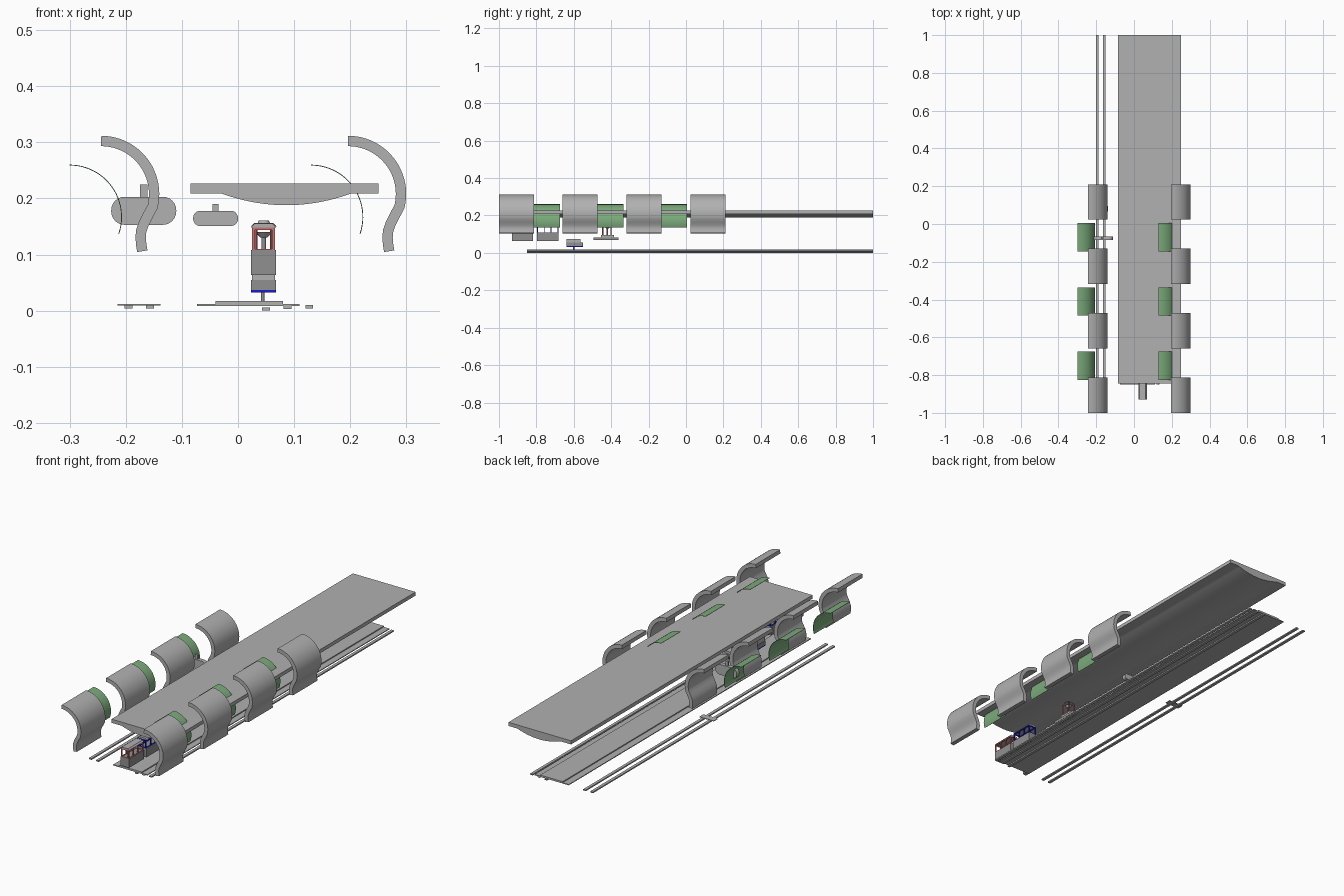
import bpy, bmesh
from math import sin, cos, pi, radians
from mathutils import Vector

if "Cube" in bpy.data.objects:
    bpy.data.objects.remove(bpy.data.objects["Cube"])


def material(name, rgb):
    m = bpy.data.materials.new(name)
    m.use_nodes = True
    m.diffuse_color = (*rgb, 1)
    m.node_tree.nodes["Principled BSDF"].inputs["Base Color"].default_value = (*rgb, 1)
    return m


GREY = material("light grey", (0.44, 0.44, 0.44))
DARK = material("cabin grey", (0.28, 0.28, 0.28))
GREEN = material("panel green", (0.2, 0.41, 0.2))
RED = material("frame red", (0.6, 0.17, 0.16))
BLUE = material("frame blue", (0.01, 0.01, 0.62))


def finish(name, bm, mat, smooth=False):
    bmesh.ops.recalc_face_normals(bm, faces=bm.faces)
    mesh = bpy.data.meshes.new(name)
    bm.to_mesh(mesh)
    bm.free()
    mesh.materials.append(mat)
    ob = bpy.data.objects.new(name, mesh)
    bpy.context.collection.objects.link(ob)
    if smooth:
        bpy.ops.object.select_all(action='DESELECT')
        ob.select_set(True)
        bpy.context.view_layer.objects.active = ob
        bpy.ops.object.shade_smooth_by_angle(angle=radians(35))
    return ob


def extrude(name, outline, y0, y1, mat, smooth=False):
    """Closed x-z outline pulled along y."""
    bm = bmesh.new()
    face = bm.faces.new([bm.verts.new((x, y0, z)) for x, z in outline])
    new = bmesh.ops.extrude_face_region(bm, geom=[face])["geom"]
    verts = [v for v in new if isinstance(v, bmesh.types.BMVert)]
    bmesh.ops.translate(bm, verts=verts, vec=(0, y1 - y0, 0))
    return finish(name, bm, mat, smooth)


def box(name, x0, x1, y0, y1, z0, z1, mat):
    return extrude(name, [(x0, z0), (x1, z0), (x1, z1), (x0, z1)], y0, y1, mat)


def cylinder(name, x, y, z0, z1, r0, r1, mat, sides=20):
    bm = bmesh.new()
    bmesh.ops.create_cone(bm, cap_ends=True, segments=sides, radius1=r0, radius2=r1, depth=z1 - z0)
    bmesh.ops.translate(bm, verts=bm.verts, vec=(x, y, (z0 + z1) / 2))
    return finish(name, bm, mat, True)


def arc(cx, cz, r, a0, a1, n):
    angles = [radians(a0 + (a1 - a0) * i / n) for i in range(n + 1)]
    return [(cx + r * cos(a), cz + r * sin(a)) for a in angles]


def thicken(path, t):
    """Outline of a strip of thickness t around a centre line."""
    pts = [Vector(p) for p in path]
    left, right = [], []
    for i, p in enumerate(pts):
        d = (pts[min(i + 1, len(pts) - 1)] - pts[max(i - 1, 0)]).normalized()
        n = Vector((-d.y, d.x)) * t / 2
        left.append(p + n)
        right.append(p - n)
    return left + right[::-1]


def shift(path, dx):
    return [(x + dx, z) for x, z in path]


# Curved shell segments and thin green panels, repeated on both sides
shell = arc(0, 0.208, 0.0945, 90, -14, 22)
shell += [(0.083, 0.169), (0.076, 0.155), (0.0715, 0.142), (0.0705, 0.131), (0.0715, 0.118), (0.0735, 0.106)]
panel = arc(0, 0.167, 0.0925, 90, -19, 24)
for side, shell_x, panel_x in (("right", -0.244, -0.3), ("left", 0.196, 0.13)):
    for i in range(4):
        y = -1 + i * 0.341
        extrude(f"{side}_shell_{i + 1}", thicken(shift(shell, shell_x), 0.0185), y, y + 0.187, GREY, True)
    for i in range(3):
        y = -0.825 + i * 0.34
        extrude(f"{side}_panel_{i + 1}", thicken(shift(panel, panel_x), 0.0015), y, y + 0.15, GREEN, True)

# Roof slab with a bowed underside
belly = []
for i in range(25):
    u = -1 + i / 12
    belly.append((0.086 + 0.116 * u, 0.209 - 0.021 * (1 - u * u)))
extrude("roof_slab", [(-0.085, 0.2265), (-0.085, 0.209)] + belly + [(0.25, 0.209), (0.25, 0.2265)],
        -0.845, 1, GREY, True)

# Stepped floor
extrude("floor", [(-0.073, 0.008), (0.11, 0.008), (0.11, 0.012), (0.08, 0.012), (0.08, 0.017),
                  (-0.04, 0.017), (-0.04, 0.012), (-0.073, 0.012)], -0.85, 1, GREY)

# Rails and the single cross tie
for name, x, z in (("outer_rail_1", -0.195, 0.004), ("outer_rail_2", -0.157, 0.004),
                   ("floor_rail_1", 0.05, 0), ("floor_rail_2", 0.088, 0.003), ("floor_rail_3", 0.127, 0.004)):
    box(name, x - 0.007, x + 0.007, -0.85, 1, z, z + 0.006, GREY)
box("cross_tie", -0.215, -0.138, 0.065, 0.095, 0.009, 0.012, GREY)


# Rounded hanging blocks with a stalk
def hanger(name, x0, x1, z0, z1, r, stalk, top):
    outline = []
    for cx, cz, a in ((x1 - r, z1 - r, 0), (x0 + r, z1 - r, 90), (x0 + r, z0 + r, 180), (x1 - r, z0 + r, 270)):
        outline += arc(cx, cz, r, a, a + 90, 6)
    extrude(name, outline, -0.085, -0.065, GREY, True)
    mid = (x0 + x1) / 2
    box(name + "_stalk", mid - stalk, mid + stalk, -0.08, -0.07, z1, top, GREY)


hanger("outer_hanger", -0.226, -0.11, 0.153, 0.203, 0.024, 0.007, 0.225)
hanger("inner_hanger", -0.08, 0, 0.151, 0.178, 0.0125, 0.005, 0.19)


# Open cabins: grey tub, coloured posts and rails, thin roof
def cabin(name, y0, y1, mat):
    x0, x1 = 0.023, 0.068
    box(name + "_tub", x0, x1, y0, y1, 0.064, 0.108, DARK)
    w = 0.005
    for x in (x0 + 0.002, x1 - w - 0.002):
        for i in range(4):
            y = y0 + (y1 - y0 - w) * i / 3
            box(f"{name}_post", x, x + w, y, y + w, 0.108, 0.147, mat)
        for z in (0.106, 0.144):
            box(f"{name}_side_rail", x, x + w, y0, y1, z, z + 0.004, mat)
    for y in (y0, y1 - w):
        for z in (0.106, 0.144):
            box(f"{name}_end_rail", x0 + 0.002, x1 - 0.002, y, y + w, z, z + 0.004, mat)
    extrude(name + "_roof", [(x0, 0.148), (x1, 0.148), (x1 - 0.006, 0.155), (x0 + 0.006, 0.155)], y0, y1, GREY)


cabin("front_cabin", -0.93, -0.817, RED)
cabin("second_cabin", -0.797, -0.682, BLUE)

# Low stepped car on a stem
box("low_car_base", 0.023, 0.068, -0.64, -0.55, 0.032, 0.037, BLUE)
box("low_car_body", 0.023, 0.068, -0.64, -0.55, 0.037, 0.055, DARK)
box("low_car_top", 0.025, 0.066, -0.64, -0.565, 0.055, 0.075, GREY)
cylinder("low_car_stem", 0.044, -0.6, 0.017, 0.032, 0.003, 0.003, DARK)

# Open platform with slender posts and a round cap
box("platform_base", 0.023, 0.068, -0.495, -0.36, 0.07, 0.083, DARK)
box("platform_step", 0.028, 0.063, -0.455, -0.385, 0.083, 0.095, GREY)
for x in (0.032, 0.06):
    for y in (-0.445, -0.4):
        cylinder("platform_post", x, y, 0.095, 0.15, 0.003, 0.003, RED, 8)
cylinder("platform_column", 0.046, -0.42, 0.095, 0.13, 0.004, 0.004, DARK)
cylinder("platform_dish", 0.046, -0.42, 0.13, 0.14, 0.006, 0.015, GREY)
cylinder("platform_canopy", 0.046, -0.42, 0.15, 0.156, 0.023, 0.017, GREY)
cylinder("platform_cap", 0.046, -0.42, 0.156, 0.161, 0.011, 0.009, GREY)
